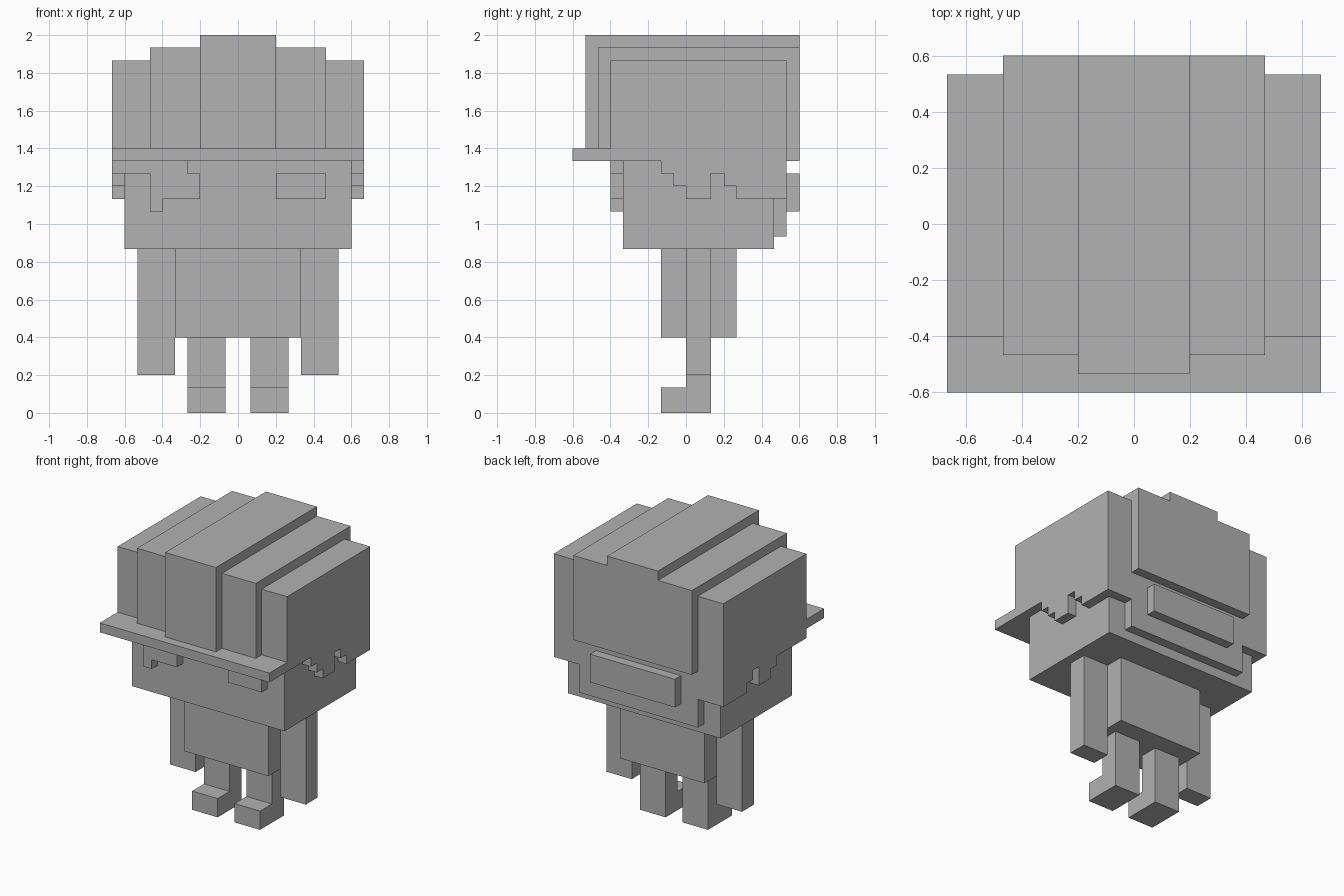
import bpy, bmesh
from mathutils import Vector

cube = bpy.data.objects.get("Cube")
if cube:
    bpy.data.objects.remove(cube, do_unlink=True)

U = 1 / 15  # size of one building block

grey = bpy.data.materials.new("plain_grey")
grey.use_nodes = True
COLOUR = (0.445, 0.445, 0.445, 1)
grey.diffuse_color = COLOUR
grey.node_tree.nodes["Principled BSDF"].inputs["Base Color"].default_value = COLOUR


def extrude(name, profile, start, end, axis="x"):
    """Extrude a (y, z) profile along x, or an (x, z) profile along y."""
    bm = bmesh.new()

    def place(p, d):
        return (Vector((d, p[0], p[1])) if axis == "x" else Vector((p[0], d, p[1]))) * U

    face = bm.faces.new([bm.verts.new(place(p, start)) for p in profile])
    moved = bmesh.ops.extrude_face_region(bm, geom=[face])["geom"]
    shift = place((0, 0), end - start)
    bmesh.ops.translate(bm, vec=shift, verts=[v for v in moved if isinstance(v, bmesh.types.BMVert)])
    bmesh.ops.recalc_face_normals(bm, faces=bm.faces)
    mesh = bpy.data.meshes.new(name)
    bm.to_mesh(mesh)
    bm.free()
    mesh.materials.append(grey)
    obj = bpy.data.objects.new(name, mesh)
    bpy.context.collection.objects.link(obj)
    return obj


def box(name, x, y, z):
    return extrude(name, [(y[0], z[0]), (y[1], z[0]), (y[1], z[1]), (y[0], z[1])], *x)


def pair(name, profile, inner, outer):
    """The same profile on both sides of the body."""
    extrude("left_" + name, profile, inner, outer)
    extrude("right_" + name, profile, -outer, -inner)


def rect(y0, y1, z0, z1):
    return [(y0, z0), (y1, z0), (y1, z1), (y0, z1)]


def crown(front, back, top):
    """Side profile of a cap strip, stepped to sit on the brim."""
    return [(front, 21), (-6, 21), (-6, 20), (back, 20), (back, top), (front, top)]


# Legs with feet, arms and torso
pair("leg", [(-2, 0), (2, 0), (2, 6), (0, 6), (0, 2), (-2, 2)], 1, 4)
pair("arm", rect(0, 2, 3, 13), 5, 8)
box("torso", (-5, 5), (-2, 4), (6, 13))

# Head
box("head", (-9, 9), (-5, 7), (13, 20))

# Cap: stepped crown, brim and rear strap
extrude("crown_middle", crown(-8, 9, 30), -3, 3)
pair("crown_strip", crown(-7, 9, 29), 3, 7)
pair("crown_side", rect(-6, 8, 20, 28), 7, 10)
box("brim", (-10, 10), (-9, -6), (20, 21))
box("rear_strap", (-5, 5), (8, 9), (16, 19))

# Hair: ragged sides, stepped back, swept fringe joined to one eye
ragged = [(-1, 19), (-1, 18), (0, 18), (0, 17), (2, 17), (2, 19), (3, 19),
          (3, 18), (4, 18), (4, 17), (7, 17), (7, 20)]
extrude("left_side_hair", [(-2, 20), (-2, 19)] + ragged, 9, 10)
extrude("right_side_hair", [(-5, 20), (-5, 19)] + ragged, -10, -9)
extrude("back_hair", [(-10, 20), (-10, 17), (-7, 17), (-7, 14), (7, 14),
                      (7, 17), (10, 17), (10, 20)], 7, 8, "y")
extrude("fringe_and_right_eye", [(-10, 20), (-10, 19), (-7, 19), (-7, 16), (-6, 16), (-6, 17),
                                 (-3, 17), (-3, 19), (-4, 19), (-4, 20)], -6, -5, "y")

# Other eye
box("left_eye", (3, 7), (-6, -5), (17, 19))
